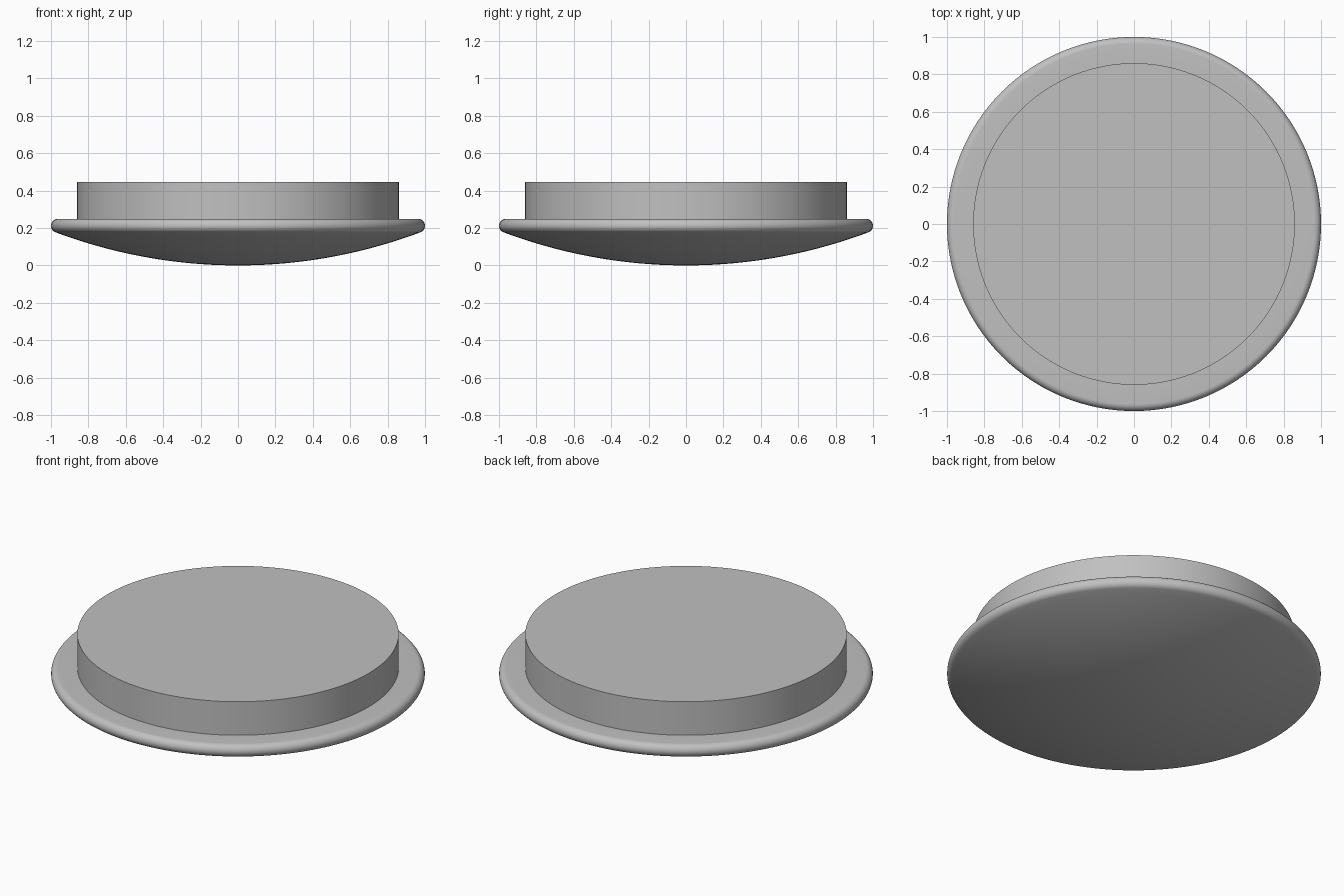
import bpy
import bmesh
from math import sin, cos, pi, asin
from mathutils import Vector

cube = bpy.data.objects.get("Cube")
if cube:
    bpy.data.objects.remove(cube, do_unlink=True)

SEGMENTS = 128
PLUG_RADIUS, PLUG_TOP = 0.86, 0.447
FLANGE_TOP, LIP = 0.249, 0.037

grey = bpy.data.materials.new("plain_grey")
grey.use_nodes = True
colour = (0.53, 0.53, 0.53, 1.0)
grey.diffuse_color = colour
grey.node_tree.nodes["Principled BSDF"].inputs["Base Color"].default_value = colour


def lathe(name, profile):
    """Turn a list of (radius, height) points around the z axis."""
    bm = bmesh.new()
    verts = [bm.verts.new((r, 0, z)) for r, z in profile]
    edges = [bm.edges.new(pair) for pair in zip(verts, verts[1:])]
    bmesh.ops.spin(bm, geom=verts + edges, cent=(0, 0, 0), axis=Vector((0, 0, 1)),
                   angle=2 * pi, steps=SEGMENTS, use_merge=True)
    bmesh.ops.remove_doubles(bm, verts=bm.verts, dist=1e-5)
    bmesh.ops.recalc_face_normals(bm, faces=bm.faces)
    # Open shells need their outward side confirmed from the lowest or highest face
    top = max(bm.faces, key=lambda f: f.calc_center_median().z)
    if top.normal.z < 0:
        bmesh.ops.reverse_faces(bm, faces=bm.faces)
    mesh = bpy.data.meshes.new(name)
    bm.to_mesh(mesh)
    bm.free()
    mesh.materials.append(grey)
    obj = bpy.data.objects.new(name, mesh)
    bpy.context.collection.objects.link(obj)
    bpy.ops.object.select_all(action='DESELECT')
    obj.select_set(True)
    bpy.context.view_layer.objects.active = obj
    bpy.ops.object.shade_smooth_by_angle(angle=pi / 6)
    return obj


# Flange: shallow spherical underside blending tangentially into a rounded lip
cx, cz = 1 - LIP, FLANGE_TOP - LIP
dome_radius = (cx**2 + cz**2 - LIP**2) / (2 * (cz - LIP))
edge_angle = asin(cx / (dome_radius - LIP))
dome = [(dome_radius * sin(a), dome_radius * (1 - cos(a)))
        for a in (edge_angle * i / 24 for i in range(25))]
start = edge_angle - pi / 2
lip = [(cx + LIP * cos(a), cz + LIP * sin(a))
       for a in (start + (pi / 2 - start) * i / 16 for i in range(1, 17))]
lathe("domed_flange", dome + lip + [(PLUG_RADIUS, FLANGE_TOP)])

# Plug: straight cylinder with a flat top
lathe("plug", [(PLUG_RADIUS, FLANGE_TOP), (PLUG_RADIUS, PLUG_TOP), (0, PLUG_TOP)])
